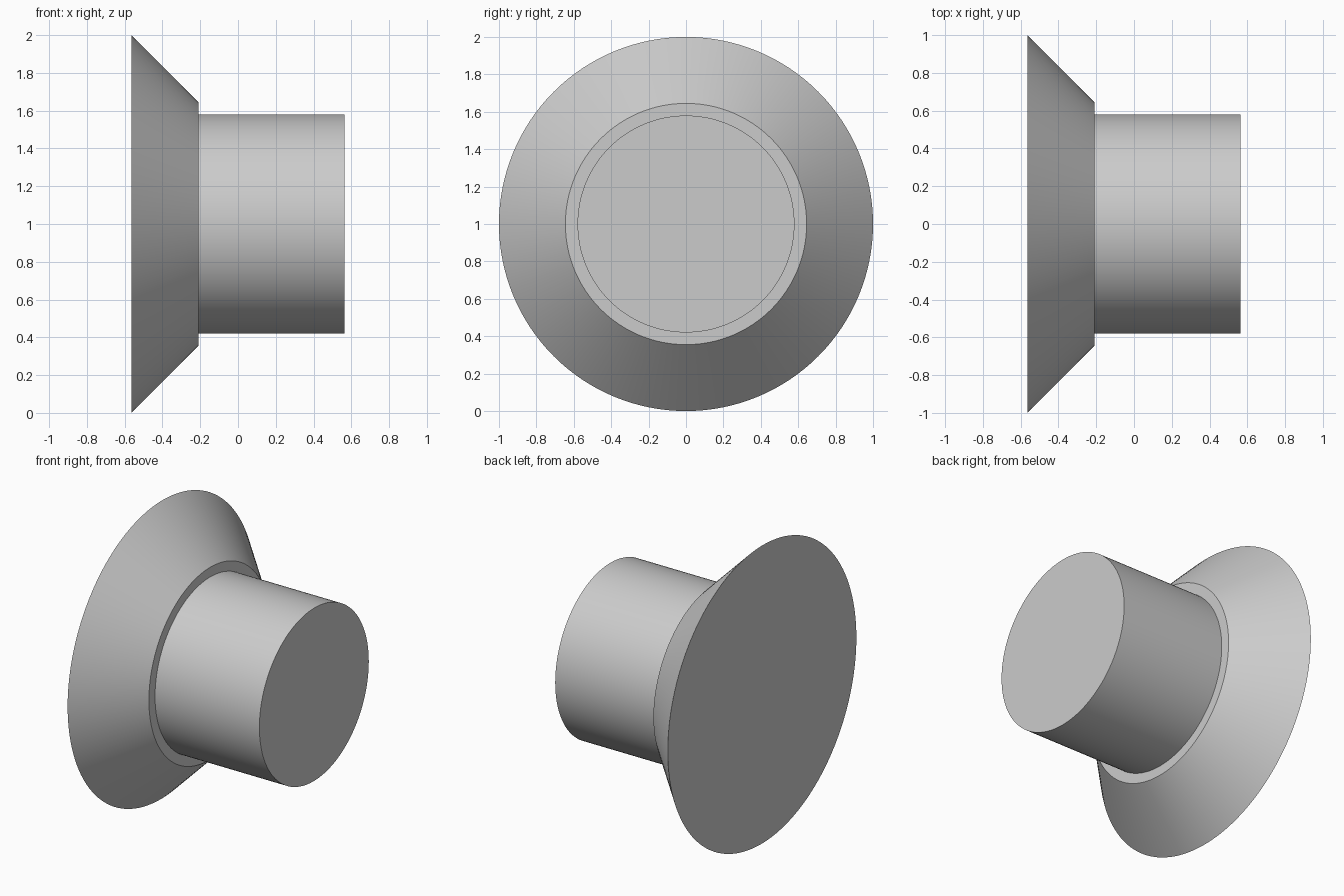
import bpy
import math
from mathutils import Matrix

default = bpy.data.objects.get("Cube")
if default:
    bpy.data.objects.remove(default, do_unlink=True)

SEGMENTS = 128
AXIS_HEIGHT = 1.0

grey = bpy.data.materials.new("plain_grey")
grey.use_nodes = True
colour = (0.6, 0.6, 0.6, 1)
grey.diffuse_color = colour
grey.node_tree.nodes["Principled BSDF"].inputs["Base Color"].default_value = colour


def turned_part(name, x_start, x_end, r_start, r_end):
    """Closed round part lying along the x axis."""
    bpy.ops.mesh.primitive_cone_add(
        vertices=SEGMENTS, radius1=r_start, radius2=r_end,
        depth=x_end - x_start, end_fill_type='NGON')
    part = bpy.context.object
    part.name = name
    part.data.transform(Matrix.Rotation(math.pi / 2, 4, 'Y'))
    part.location = ((x_start + x_end) / 2, 0, AXIS_HEIGHT)
    part.data.materials.append(grey)
    bpy.ops.object.shade_smooth_by_angle(angle=math.radians(30))
    return part


# Wide bevelled flange, tapering towards the stem
turned_part("flange", -0.565, -0.21, 1.0, 0.645)

# Plain cylindrical stem standing out of the flange
turned_part("stem", -0.21, 0.565, 0.58, 0.58)
